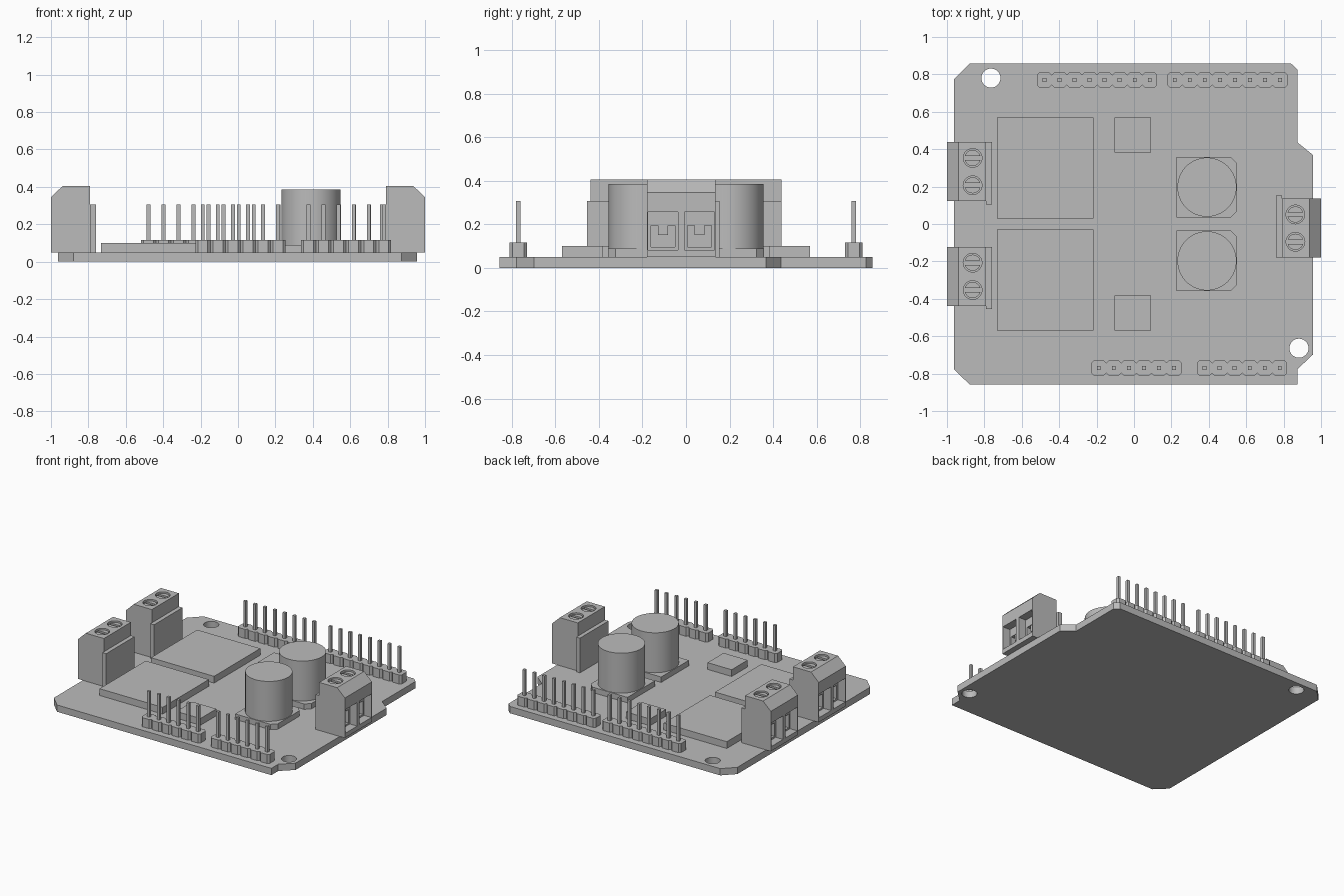
import bpy, bmesh, math
from mathutils import Matrix

if "Cube" in bpy.data.objects:
    bpy.data.objects.remove(bpy.data.objects["Cube"], do_unlink=True)

grey = bpy.data.materials.new("plain grey")
grey.use_nodes = True
grey.diffuse_color = (0.5, 0.5, 0.5, 1)
grey.node_tree.nodes["Principled BSDF"].inputs["Base Color"].default_value = (0.5, 0.5, 0.5, 1)


def prism(name, pts, lo, hi, upright=False):
    """Extrude an outline along z, or an x-z profile along y when upright."""
    bm = bmesh.new()
    place = (lambda a, b, t: (a, t, b)) if upright else (lambda a, b, t: (a, b, t))
    face = bm.faces.new([bm.verts.new(place(a, b, lo)) for a, b in pts])
    ext = bmesh.ops.extrude_face_region(bm, geom=[face])
    step = place(0, 0, hi - lo)
    bmesh.ops.translate(bm, vec=step, verts=[g for g in ext["geom"] if isinstance(g, bmesh.types.BMVert)])
    bmesh.ops.recalc_face_normals(bm, faces=bm.faces)
    mesh = bpy.data.meshes.new(name)
    bm.to_mesh(mesh)
    bm.free()
    mesh.materials.append(grey)
    obj = bpy.data.objects.new(name, mesh)
    bpy.context.collection.objects.link(obj)
    return obj


def box(name, x0, x1, y0, y1, z0, z1):
    return prism(name, [(x0, y0), (x1, y0), (x1, y1), (x0, y1)], z0, z1)


def disc(name, x, y, r, z0, z1, sides=32):
    ring = [math.tau * i / sides for i in range(sides)]
    return prism(name, [(x + r * math.cos(a), y + r * math.sin(a)) for a in ring], z0, z1)


def activate(obj):
    bpy.ops.object.select_all(action='DESELECT')
    obj.select_set(True)
    bpy.context.view_layer.objects.active = obj


def smooth(obj):
    activate(obj)
    bpy.ops.object.shade_smooth_by_angle(angle=math.radians(30))


def cut(obj, cutters):
    for c in cutters:
        c.hide_render = True
        mod = obj.modifiers.new("cut", 'BOOLEAN')
        mod.operation, mod.solver, mod.object = 'DIFFERENCE', 'EXACT', c
        activate(obj)
        bpy.ops.object.modifier_apply(modifier=mod.name)
        bpy.data.objects.remove(c, do_unlink=True)


TOP = 0.05  # upper face of the board

# Circuit board with two mounting holes
outline = [(-0.962, 0.774), (-0.962, -0.777), (-0.88, -0.857), (0.873, -0.857), (0.873, -0.777),
           (0.958, -0.697), (0.958, 0.368), (0.873, 0.437), (0.873, 0.827), (0.84, 0.857), (-0.88, 0.857)]
board = prism("circuit_board", outline, 0, TOP)
cut(board, [disc("hole_cutter", x, y, 0.051, -0.1, 0.2) for x, y in ((-0.765, 0.78), (0.882, -0.664))])
smooth(board)

# Flat chips, one large and one small on each side
for side, s in (("back", 1), ("front", -1)):
    for size, x0, x1, inner in (("large", -0.733, -0.217, 0.03), ("small", -0.105, 0.092, 0.383)):
        y0, y1 = sorted((s * inner, s * 0.57))
        box(f"{side}_{size}_chip", x0, x1, y0, y1, TOP, 0.1)

# Round capacitors on bases with two clipped corners
for side, y in (("back", 0.197), ("front", -0.197)):
    x, h, c = 0.39, 0.162, 0.035
    base = [(x - h, y - h), (x + h - c, y - h), (x + h, y - h + c),
            (x + h, y + h - c), (x + h - c, y + h), (x - h, y + h)]
    prism(f"{side}_capacitor_base", base, TOP, 0.09)
    smooth(disc(f"{side}_capacitor", x, y, 0.158, 0.09, 0.385, 64))


# Pin headers: scalloped housing and square pins
def header(name, first, count, y):
    pitch, half, c = 0.0804, 0.041, 0.014
    mid = first + pitch * (count - 1) / 2
    xs = [first + pitch * i for i in range(count)]
    p = pitch / 2
    lower = []
    for x in xs:
        lower += [(x - mid - p, c - half), (x - mid - p + c, -half), (x - mid + p - c, -half)]
    lower.append((xs[-1] - mid + p, c - half))
    ring = lower + [(-a, -b) for a, b in lower]
    prism(name + "_housing", [(a + mid, b + y) for a, b in ring], TOP, 0.117)
    for x in xs:
        box(name + "_pin", x - 0.01, x + 0.01, y - 0.01, y + 0.01, 0.1, 0.307)


header("back_left_header", 0.218, 8, 0.77)
header("back_right_header", -0.479, 8, 0.77)
header("front_left_header", 0.377, 6, -0.77)
header("front_right_header", -0.188, 6, -0.77)


# Screw terminals, modelled facing +x and then turned into place
def terminal(name, cy, angle):
    parts = []
    profile = [(0.79, TOP), (1.0, TOP), (1.0, 0.345), (0.937, 0.405), (0.79, 0.405)]
    body = prism(name + "_body", profile, -0.158, 0.158, upright=True)
    parts.append(body)
    parts.append(box(name + "_flange", 0.76, 0.79, -0.158, 0.175, TOP, 0.307))
    cutters = []
    for s in (-1, 1):
        w, sy = s * 0.083, s * 0.073
        # wire entry with a deeper pocket and a clamp inside
        cutters.append(box("entry_cutter", 0.94, 1.1, w - 0.069, w + 0.069, 0.083, 0.257))
        cutters.append(box("pocket_cutter", 0.87, 0.95, w - 0.055, w + 0.055, 0.095, 0.195))
        cutters.append(disc("well_cutter", 0.863, sy, 0.05, 0.375, 0.5))
        parts.append(box(name + "_clamp", 0.86, 0.935, w - 0.023, w + 0.023, 0.15, 0.2))
        # slotted screw head
        screw = disc(name + "_screw", 0.863, sy, 0.043, 0.37, 0.397)
        cut(screw, [box("slot_cutter", 0.8, 0.93, sy - 0.011, sy + 0.011, 0.38, 0.5)])
        smooth(screw)
        parts.append(screw)
    cut(body, cutters)
    smooth(body)
    for part in parts:
        part.data.transform(Matrix.Translation((0, cy, 0)) @ Matrix.Rotation(angle, 4, 'Z'))


terminal("left_terminal", -0.022, 0)
terminal("right_back_terminal", 0.28, math.pi)
terminal("right_front_terminal", -0.28, math.pi)
